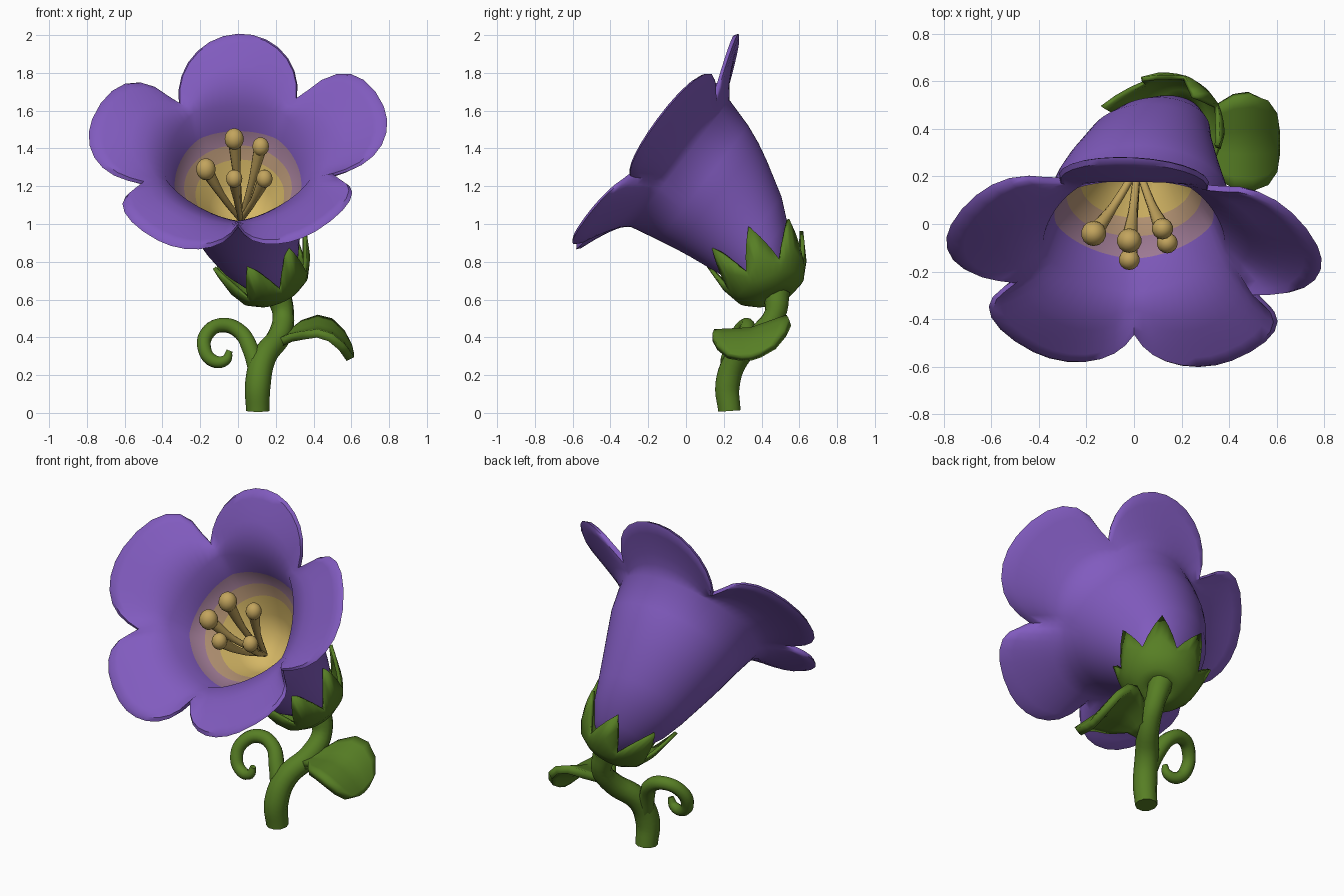
import bpy, bmesh
from math import sin, cos, pi, radians, atan2, hypot
from mathutils import Vector

if "Cube" in bpy.data.objects:
    bpy.data.objects.remove(bpy.data.objects["Cube"])


def material(name, r, g, b):
    m = bpy.data.materials.new(name)
    m.use_nodes = True
    m.diffuse_color = (r, g, b, 1)
    m.node_tree.nodes["Principled BSDF"].inputs["Base Color"].default_value = (r, g, b, 1)
    return m


PURPLE = material("petal purple", 0.22, 0.105, 0.52)
MAUVE = material("throat mauve", 0.37, 0.21, 0.32)
TAN = material("throat tan", 0.5, 0.32, 0.19)
YELLOW = material("throat yellow", 0.66, 0.47, 0.13)
STAMEN = material("stamen gold", 0.54, 0.37, 0.11)
GREEN = material("leaf green", 0.095, 0.21, 0.018)


def finish(obj, angle=50):
    bpy.ops.object.select_all(action="DESELECT")
    obj.select_set(True)
    bpy.context.view_layer.objects.active = obj
    if obj.type == "CURVE":
        bpy.ops.object.convert(target="MESH")
    bpy.ops.object.shade_smooth_by_angle(angle=radians(angle))
    return obj


def loft(name, rows, mats, closed=True, caps=False, row_colour=None, thickness=0):
    """Skin rows of points with quads; row_colour maps a row number to a material."""
    bm = bmesh.new()
    grid = [[bm.verts.new(p) for p in row] for row in rows]
    count = len(grid[0])
    for i in range(len(grid) - 1):
        for j in range(count if closed else count - 1):
            k = (j + 1) % count
            f = bm.faces.new((grid[i][j], grid[i][k], grid[i + 1][k], grid[i + 1][j]))
            f.material_index = row_colour(i) if row_colour else 0
    if caps:
        bm.faces.new(grid[0])
        f = bm.faces.new(grid[-1])
        f.material_index = row_colour(len(grid)) if row_colour else 0
    bmesh.ops.recalc_face_normals(bm, faces=bm.faces)
    mesh = bpy.data.meshes.new(name)
    bm.to_mesh(mesh)
    bm.free()
    for m in mats:
        mesh.materials.append(m)
    obj = bpy.data.objects.new(name, mesh)
    bpy.context.collection.objects.link(obj)
    if thickness:
        mod = obj.modifiers.new("thickness", "SOLIDIFY")
        mod.thickness = thickness
        mod.offset = 0
    return finish(obj)


def tube(name, points, mat, depth):
    """Round tapered tube through (x, y, z, radius) points."""
    cu = bpy.data.curves.new(name, "CURVE")
    cu.dimensions = "3D"
    cu.bevel_depth = depth
    cu.bevel_resolution = 3
    cu.resolution_u = 5
    cu.use_fill_caps = True
    sp = cu.splines.new("BEZIER")
    sp.bezier_points.add(len(points) - 1)
    for bp, (x, y, z, r) in zip(sp.bezier_points, points):
        bp.co = (x, y, z)
        bp.radius = r / depth
        bp.handle_left_type = bp.handle_right_type = "AUTO"
    cu.materials.append(mat)
    obj = bpy.data.objects.new(name, cu)
    bpy.context.collection.objects.link(obj)
    return finish(obj)


# Flower: a bell along a tilted axis that opens into five round lobes
CENTRE = Vector((0, -0.195, 1.385))
U, V = Vector((1, 0, 0)), Vector((0, 0.616, 0.788))
N = U.cross(V)
STEPS = 14
LIP = 0.425
# lobes in order: top, right, two lower, left
REACH = (0.3, 0.33, 0.24, 0.22, 0.33)
BULGE = ((0, 0), (0.08, 0.02), (0.05, 0), (0, 0.05), (0.02, 0.08))  # extra width of each half


def bell_point(n, u, v, radius, angle):
    return CENTRE + N * n + U * (u + radius * cos(angle)) + V * (v + radius * sin(angle))


def columns():
    for k in range(5):
        for j in range(STEPS):
            yield k, pi / 2 + k * 2 * pi / 5, 2 * j / STEPS - 1


def bell_row(n, u, v, r, fold=0):
    return [bell_point(n, u, v, r - fold * cos(t * pi / 2), mid + t * pi / 5)
            for k, mid, t in columns()]


def lobe_row(f, lift=0):
    row = []
    for k, mid, t in columns():
        a = t * radians(100)
        across, out = 0.316 * sin(a), 0.482 + 0.3 * cos(a)
        if cos(a) > 0:
            across += BULGE[k][t > 0] * sin(2 * a)
            out = 0.482 + REACH[k] * cos(a)
        # the lowest notch cuts deeper, the two beside it less
        if (k == 2 and t > 0) or (k == 3 and t < 0):
            out *= 1 - 0.1 * t * t
            across *= 1 - 0.1 * t * t
        angle = mid + (1 - f) * t * pi / 5 + f * atan2(across, out)
        radius = (1 - f) * LIP + f * hypot(across, out)
        # the two upper notches lie further back than the others
        upper = k == 0 or (k == 1 and t < 0) or (k == 4 and t > 0)
        edge = -(0.12 if upper else 0.04) * (1 - cos(a))
        n = -0.17 + (edge + 0.17) * f ** 0.75 + 0.07 * f * radius * cos(angle)
        n += lift * (1 + 1.5 * (1 - f) * max(0, cos(a)))
        row.append(bell_point(n, 0, 0.05 * (1 - f), radius, angle))
    return row


# axial height, sideways and upward shift of centre, radius
OUTER = [(-0.97, 0.17, -0.14, 0.06), (-0.9, 0.14, -0.105, 0.15), (-0.8, 0.1, -0.06, 0.22),
         (-0.7, 0.065, -0.02, 0.262), (-0.52, 0.035, 0.02, 0.325), (-0.43, 0.025, 0.035, 0.355),
         (-0.33, 0.02, 0.045, 0.385), (-0.17, 0, 0.05, LIP)]
INNER = [(-0.15, 0, 0.05, 0.4, 0.03), (-0.3, 0, 0.04, 0.345, 0.015), (-0.37, 0, 0.045, 0.285),
         (-0.43, 0.01, 0.045, 0.235), (-0.52, 0.02, 0.03, 0.17), (-0.6, 0.03, 0.02, 0.09)]
FLARE = (0.2, 0.4, 0.6, 0.8, 0.93)
outer = [bell_row(*b) for b in OUTER] + [lobe_row(f) for f in FLARE]
inner = [lobe_row(f, 0.03) for f in reversed(FLARE)] + [bell_row(*b) for b in INNER]
first_throat_row = len(outer) + 1 + len(FLARE)


def throat_colour(row):
    return max(0, min(3, row - first_throat_row))


loft("flower_bell", outer + [lobe_row(1, 0.01)] + inner, [PURPLE, MAUVE, TAN, YELLOW],
     caps=True, row_colour=throat_colour)

# Stamens: thin filaments widening to round heads
HEADS = [(-0.02, -0.07, 1.45, 0.052), (0.12, -0.02, 1.41, 0.045), (-0.17, -0.04, 1.29, 0.053),
         (-0.02, -0.15, 1.24, 0.044), (0.14, -0.08, 1.24, 0.044)]
ROOT = Vector((0.015, 0.24, 1.02))
for i, (x, y, z, r) in enumerate(HEADS):
    head = Vector((x, y, z))
    bend = ROOT.lerp(head, 0.55) - V * 0.02
    tube(f"filament_{i + 1}", [(*ROOT, 0.014), (*bend, 0.019), (*head, 0.035)], STAMEN, 0.03)
    bpy.ops.mesh.primitive_uv_sphere_add(segments=14, ring_count=8, radius=r, location=head)
    ball = bpy.context.object
    ball.name = f"anther_{i + 1}"
    ball.scale = (1, 1, 1.1)
    ball.data.materials.append(STAMEN)
    finish(ball)

# Calyx: shallow cup with seven pointed sepals
BASE = Vector((0.215, 0.465, 0.61))
AXIS = Vector((-0.36, -0.33, 0.87)).normalized()
SIDE = AXIS.cross(Vector((0, 1, 0))).normalized()
FRONT = AXIS.cross(SIDE)
SEPALS, PER = 7, 6


def calyx_row(height, radius, point_height=0, flare=0):
    row = []
    for j in range(SEPALS * PER):
        a = 2 * pi * j / (SEPALS * PER) - radians(6)
        peak = 1 - abs((j % PER) / (PER / 2) - 1)
        r = radius + flare * peak
        row.append(BASE + AXIS * (height + point_height * peak) + (SIDE * cos(a) + FRONT * sin(a)) * r)
    return row


loft("calyx", [calyx_row(0, 0.04), calyx_row(0.02, 0.12), calyx_row(0.06, 0.18),
               calyx_row(0.09, 0.2, 0.07, 0.03), calyx_row(0.115, 0.21, 0.21, 0.06)],
     [GREEN], thickness=0.02)

# Stem, tendril and leaf
tube("stem", [(0.105, 0.23, 0.01, 0.062), (0.105, 0.22, 0.15, 0.068), (0.135, 0.27, 0.29, 0.066),
              (0.22, 0.39, 0.41, 0.062), (0.24, 0.47, 0.52, 0.057), (0.21, 0.48, 0.64, 0.07)],
     GREEN, 0.065)
tube("tendril", [(0.11, 0.24, 0.2, 0.05), (0.065, 0.28, 0.34, 0.045), (0.01, 0.32, 0.43, 0.041),
                 (-0.08, 0.32, 0.465, 0.039), (-0.16, 0.28, 0.425, 0.038),
                 (-0.178, 0.24, 0.34, 0.037), (-0.13, 0.22, 0.275, 0.034),
                 (-0.065, 0.21, 0.28, 0.028), (-0.045, 0.21, 0.33, 0.016)], GREEN, 0.035)

# x, z and half width along the leaf
LEAF = [(0.2, 0.37, 0.03), (0.28, 0.41, 0.06), (0.34, 0.44, 0.15), (0.42, 0.46, 0.195),
        (0.49, 0.44, 0.205), (0.55, 0.385, 0.18), (0.585, 0.325, 0.125), (0.595, 0.295, 0.05)]
leaf_rows = []
for x, z, w in LEAF:
    ts = [j / 4 - 1 for j in range(9)]
    leaf_rows.append([(x, 0.345 + w * t, z + 0.2 * w * t - 0.15 * w * (1 - abs(t))) for t in ts])
loft("leaf", leaf_rows, [GREEN], closed=False, thickness=0.045)
